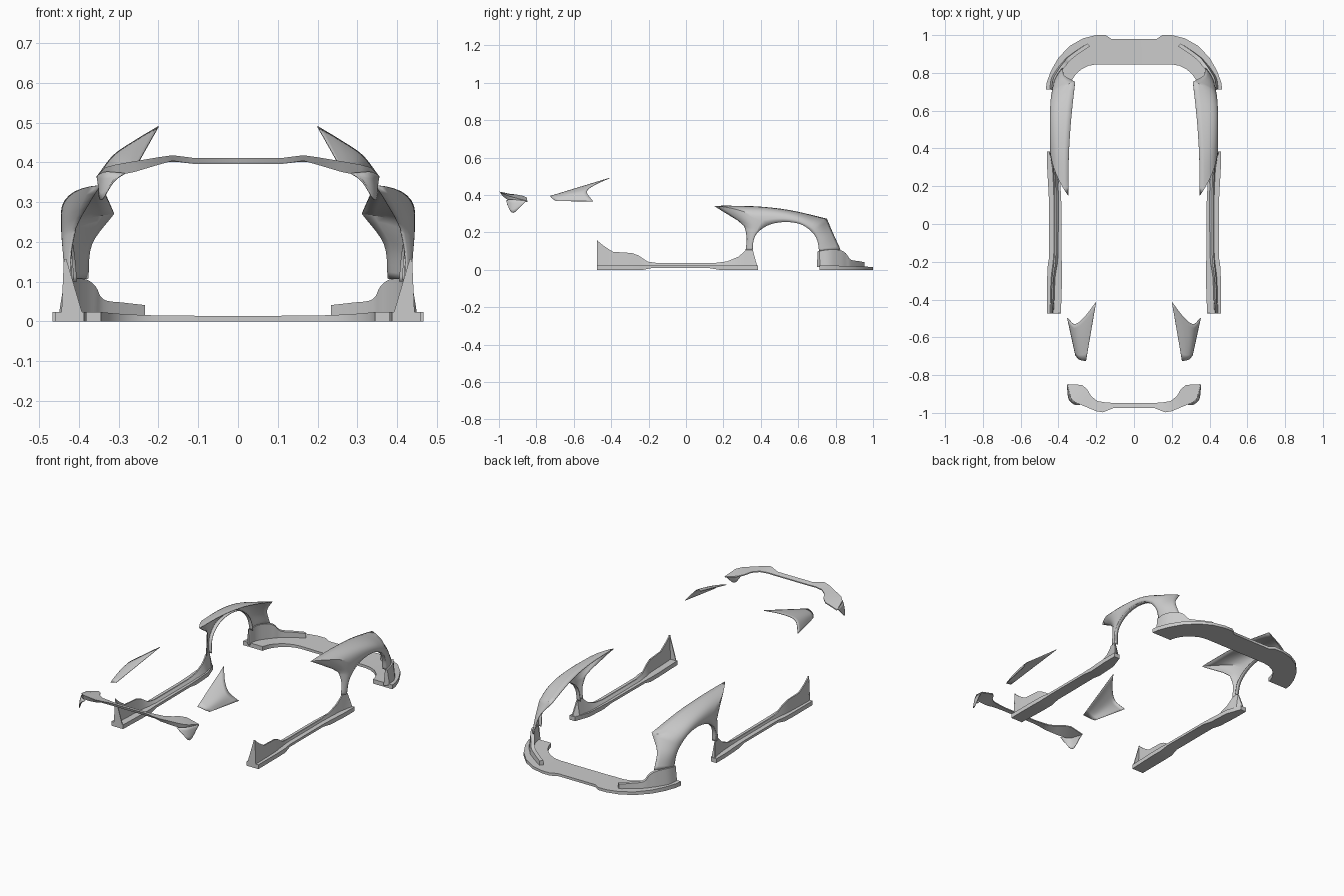
import bpy, bmesh
from mathutils import Vector as V


def smooth(pts, n):
    # Catmull-Rom interpolation through the points
    p = [V(q) for q in pts]
    p = [2 * p[0] - p[1]] + p + [2 * p[-1] - p[-2]]
    out = []
    for i in range(1, len(p) - 2):
        a, b, c, d = p[i - 1:i + 3]
        for k in range(n):
            t = k / n
            out.append(0.5 * (2 * b + (c - a) * t + (2 * a - 5 * b + 4 * c - d) * t * t
                              + (3 * b - a - 3 * c + d) * t ** 3))
    return out + [p[-2]]


def loft(name, rows, ring=False, thick=0):
    # skin between equal-length curves; ring closes the section and caps its ends
    bm = bmesh.new()
    g = [[bm.verts.new(p) for p in r] for r in rows]
    m, n = len(g), len(g[0])
    for i in range(m if ring else m - 1):
        a, b = g[i], g[(i + 1) % m]
        for j in range(n - 1):
            bm.faces.new((a[j], a[j + 1], b[j + 1], b[j]))
    if ring:
        for j in (0, n - 1):
            if abs(g[0][j].co.x) > 1e-5:      # no cap on the mirror plane
                bm.faces.new([r[j] for r in g])
    bmesh.ops.remove_doubles(bm, verts=bm.verts, dist=1e-5)
    bmesh.ops.recalc_face_normals(bm, faces=bm.faces)
    me = bpy.data.meshes.new(name)
    bm.to_mesh(me)
    bm.free()
    ob = bpy.data.objects.new(name, me)
    bpy.context.collection.objects.link(ob)
    bpy.context.view_layer.objects.active = ob
    ob.select_set(True)
    bpy.ops.object.shade_smooth_by_angle(angle=0.6)
    ob.select_set(False)
    if thick:
        s = ob.modifiers.new("thickness", 'SOLIDIFY')
        s.thickness, s.offset = thick, 0
    mi = ob.modifiers.new("mirror", 'MIRROR')
    mi.merge_threshold = 0.0005
    return ob


def bend(a, m, b, n=8):
    # curved skin rows from curve a to b, pulled towards m
    rows = []
    for i in range(n + 1):
        t = i / n
        rows.append([(1 - t) ** 2 * p + 2 * t * (1 - t) * q + t * t * r
                     for p, q, r in zip(a, m, b)])
    return rows


# front splitter plate: outer edge, inner edge, top height
outer = [(0, .98), (.12, .98), (.15, 1), (.2, 1), (.27, .983), (.34, .943),
         (.4, .88), (.44, .81), (.462, .75), (.467, .713)]
inner = [(0, .845), (.1, .845), (.15, .845), (.2, .845), (.24, .838), (.28, .818),
         (.31, .79), (.33, .76), (.34, .735), (.345, .713)]
top = [.014, .014, .015, .015, .016, .018, .02, .022, .023, .024]
loft("front_splitter", [
    [V((x, y, 0)) for x, y in outer],
    [V((x, y, z)) for (x, y), z in zip(outer, top)],
    [V((x, y, z)) for (x, y), z in zip(inner, top)],
    [V((x, y, 0)) for x, y in inner]], ring=True)

# lower bumper corner rising from the splitter and running out to a thin strip
corner = smooth([(.435, .713, .1), (.427, .77, .108), (.395, .825, .105), (.372, .855, .088),
                 (.352, .88, .055), (.3, .92, .047), (.248, .955, .041)], 4)
n = len(corner) - 1
flare = [V((.012, .004, 0)) * (1 - i / n) for i in range(n + 1)]
back = V((-.014, -.014, 0))
loft("bumper_corner", [
    [V((p.x, p.y, .015)) + f for p, f in zip(corner, flare)],
    corner,
    [p + back * (1 if i else .6) for i, p in enumerate(corner)],
    [V((p.x, p.y, .015)) + back for p in corner]], ring=True)

# front fender: wheel arch edge, bulge, outer boundary
arch = smooth([(.432, .355, .105), (.437, .362, .165), (.441, .39, .208), (.443, .45, .244),
               (.443, .53, .257), (.442, .61, .246), (.437, .67, .208), (.43, .702, .16),
               (.425, .713, .1)], 5)
edge = smooth([(.42, .32, .105), (.42, .326, .17), (.408, .312, .235), (.398, .285, .275)], 5)[:11] \
    + smooth([(.405, .31, .245), (.348, .152, .341)], 5)[1:] \
    + smooth([(.348, .152, .341), (.345, .36, .338), (.333, .55, .318), (.312, .752, .272)], 5)[1:] \
    + smooth([(.312, .752, .272), (.368, .785, .195), (.378, .825, .108)], 5)[1:]
bulge = []
for a, e in zip(arch, edge):
    up = max(0, min(1, (e.z - .22) / .08))
    m = (a + e) / 2
    bulge.append(V((max(a.x, e.x) + .006 + .004 * up, m.y, m.z + (e.z - a.z) * .42 * up)))
loft("front_fender", bend(arch, bulge, edge), thick=.004)

# inner return lip along the wheel arch
loft("wheel_arch_lip", [arch, [p + V((-.02, 0, 0)) for p in arch]], thick=.003)

# side skirt base plate: y, inner x, outer x, bottom z
plate = [(-.475, .387, .46, 0), (-.3, .381, .46, 0), (-.23, .381, .458, 0),
         (-.18, .383, .45, .01), (.12, .385, .45, .01), (.18, .388, .453, 0),
         (.3, .395, .46, 0), (.385, .425, .46, 0)]
loft("side_skirt_base", [
    [V((a, y, z)) for y, a, b, z in plate],
    [V((b, y, z)) for y, a, b, z in plate],
    [V((b, y, .024)) for y, a, b, z in plate],
    [V((a, y, .024)) for y, a, b, z in plate]], ring=True)

# side skirt wall with the rear fin: y, top z, top outer x, inner foot x
wall = [(-.475, .157, .438, .43), (-.44, .128, .438, .428), (-.39, .096, .437, .425),
        (-.29, .09, .434, .422), (-.255, .077, .43, .417), (-.205, .044, .424, .408),
        (-.15, .036, .42, .402), (.15, .036, .42, .4), (.22, .045, .422, .402),
        (.28, .07, .425, .404), (.31, .095, .428, .41), (.32, .107, .43, .414),
        (.357, .107, .436, .42), (.38, .022, .45, .43)]
loft("side_skirt_wall", [
    [V((c + .006, y, .02)) for y, z, c, d in wall],
    [V((c, y, z)) for y, z, c, d in wall],
    [V((c - .007, y, z)) for y, z, c, d in wall],
    [V((d - .004, y, .02)) for y, z, c, d in wall]], ring=True)

# triangular brace closing the rear end of the skirt
brace = [(.392, .022), (.444, .022), (.438, .157), (.432, .157)]
loft("side_skirt_end", [[V((x, -.475, z)), V((x, -.47, z))] for x, z in brace], ring=True)

# rear quarter panel
front = smooth([(.2, -.41, .49), (.258, -.487, .455), (.312, -.53, .418), (.353, -.497, .366)], 5)
rear = smooth([(.254, -.725, .394), (.275, -.722, .39), (.294, -.714, .381), (.31, -.695, .368)], 5)
mid = [(a + b) / 2 + V((.012, 0, .004)) * (4 * (i / 15) * (1 - i / 15))
       for i, (a, b) in enumerate(zip(front, rear))]
loft("rear_quarter_panel", bend(front, mid, rear), thick=.003)

# rear spoiler deck: inner edge, top outer edge, lower outer edge
deck_in = [(0, -.947, .405), (.11, -.947, .405), (.15, -.945, .407), (.195, -.937, .406),
           (.228, -.91, .403), (.248, -.875, .396), (.275, -.852, .388), (.35, -.848, .368)]
deck_top = [(0, -.975, .411), (.11, -.975, .411), (.165, -.997, .418), (.2, -.991, .413),
            (.26, -.966, .403), (.31, -.945, .394), (.335, -.92, .387), (.352, -.85, .368)]
deck_low = [(0, -.97, .396), (.11, -.97, .396), (.165, -.985, .404), (.2, -.98, .394),
            (.26, -.956, .376), (.31, -.937, .366), (.333, -.915, .365), (.35, -.852, .363)]
low_in = [(x, y, z - .006) for x, y, z in deck_in]
loft("rear_spoiler", [[V(p) for p in c] for c in (deck_in, deck_top, deck_low, low_in)], ring=True)

# hanging tip at each end of the spoiler
tip_top = smooth([(.285, -.957, .372), (.33, -.93, .376), (.352, -.85, .367)], 5)
tip_low = smooth([(.315, -.957, .352), (.345, -.925, .305), (.352, -.862, .36)], 5)
tip_mid = [(a + b) / 2 + V((.004, -.003, 0)) for a, b in zip(tip_top, tip_low)]
loft("spoiler_tip", bend(tip_top, tip_mid, tip_low, 4), thick=.004)
